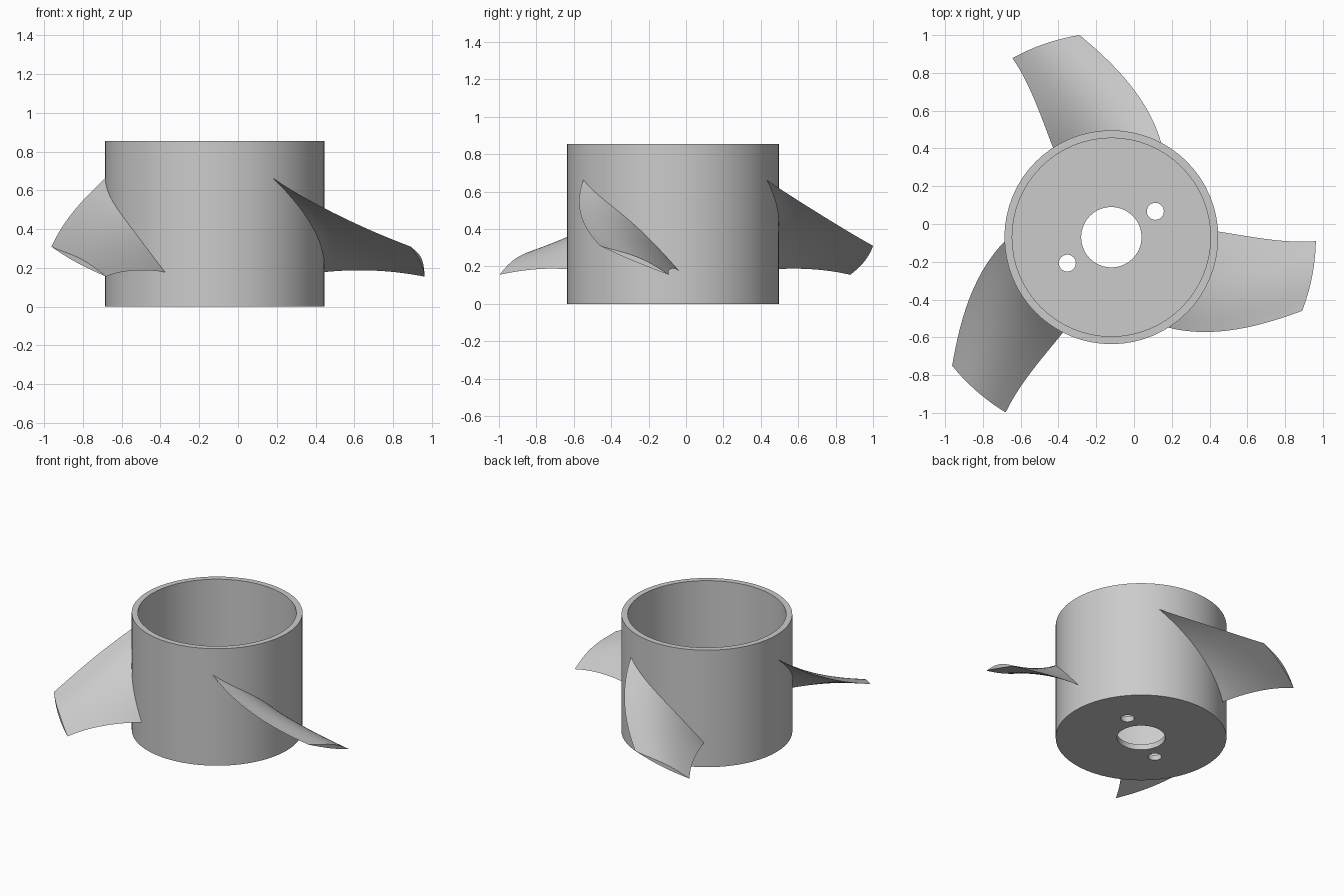
import bpy, bmesh
from math import radians, cos, sin, pi

if "Cube" in bpy.data.objects:
    bpy.data.objects.remove(bpy.data.objects["Cube"], do_unlink=True)

CX, CY = -0.12, -0.07            # hub axis
HUB_R, CAVITY_R, HUB_H, FLOOR = 0.566, 0.525, 0.855, 0.04
ROOT, MID, TIP = 0.555, 0.8, 1.083   # blade station radii

grey = bpy.data.materials.new("plain grey")
grey.use_nodes = True
grey.diffuse_color = (0.6, 0.6, 0.6, 1)
grey.node_tree.nodes["Principled BSDF"].inputs["Base Color"].default_value = (0.6, 0.6, 0.6, 1)


def activate(obj):
    bpy.ops.object.select_all(action='DESELECT')
    obj.select_set(True)
    bpy.context.view_layer.objects.active = obj


def cylinder(name, radius, low, high, x=CX, y=CY, sides=64):
    bpy.ops.mesh.primitive_cylinder_add(vertices=sides, radius=radius, depth=high - low,
                                        location=(x, y, (low + high) / 2))
    obj = bpy.context.object
    obj.name = name
    obj.data.materials.append(grey)
    return obj


def cut(obj, cutter):
    cutter.hide_render = True
    mod = obj.modifiers.new("cut", 'BOOLEAN')
    mod.operation, mod.solver, mod.object = 'DIFFERENCE', 'EXACT', cutter
    activate(obj)
    bpy.ops.object.modifier_apply(modifier=mod.name)
    bpy.data.objects.remove(cutter, do_unlink=True)


def along(r, a, b, c):
    """Quadratic through the root, middle and tip values."""
    s1, s2 = (b - a) / (MID - ROOT), (c - b) / (TIP - MID)
    return a + s1 * (r - ROOT) + (s2 - s1) / (TIP - ROOT) * (r - ROOT) * (r - MID)


# Hub: open cup with a centre bore and two bolt holes
hub = cylinder("hub", HUB_R, 0, HUB_H)
cut(hub, cylinder("cavity_cutter", CAVITY_R, FLOOR, HUB_H + 0.2))
cut(hub, cylinder("bore_cutter", 0.16, -0.1, 0.2, sides=40))
for side in (1, -1):
    cut(hub, cylinder("bolt_hole_cutter", 0.045, -0.1, 0.2,
                      CX + side * 0.233, CY + side * 0.137, 24))
activate(hub)
bpy.ops.object.shade_smooth_by_angle()


# Blades: lens sections wrapped round the axis, lofted from root to tip
def blade(name, turn, spans=14, chords=14):
    bm = bmesh.new()
    rings = []
    for i in range(spans + 1):
        r = ROOT + (TIP - ROOT) * i / spans
        lead_a, trail_a = along(r, -58.8, -38, -21.1), along(r, 3.3, -0.5, -1.1)
        lead_z, trail_z = along(r, 0.672, 0.475, 0.31), along(r, 0.177, 0.187, 0.155)
        bulge = 0.05 - 0.025 * i / spans

        def point(t, upper):
            a = radians(lead_a + (trail_a - lead_a) * t + turn)
            z = lead_z + (trail_z - lead_z) * t
            z += bulge * sin(pi * t ** 1.25) if upper else -0.005 * sin(pi * t)
            return bm.verts.new((CX + r * cos(a), CY + r * sin(a), z))

        top = [point(k / chords, True) for k in range(chords + 1)]
        under = [point(k / chords, False) for k in range(chords - 1, 0, -1)]
        rings.append(top + under)
    n = len(rings[0])
    for inner, outer in zip(rings, rings[1:]):
        for k in range(n):
            bm.faces.new((inner[k], inner[(k + 1) % n], outer[(k + 1) % n], outer[k]))
    # root and tip caps as strips across the lens
    for ring in (rings[0], rings[-1]):
        for k in range(chords):
            corners = [ring[k], ring[k + 1], ring[(n - k - 1) % n], ring[(n - k) % n]]
            bm.faces.new(list(dict.fromkeys(corners)))
    bmesh.ops.recalc_face_normals(bm, faces=bm.faces)
    mesh = bpy.data.meshes.new(name)
    bm.to_mesh(mesh)
    bm.free()
    mesh.materials.append(grey)
    obj = bpy.data.objects.new(name, mesh)
    bpy.context.collection.objects.link(obj)
    activate(obj)
    bpy.ops.object.shade_smooth_by_angle()


for name, turn in (("left_blade", 0), ("back_blade", 120), ("right_blade", 240)):
    blade(name, turn)
